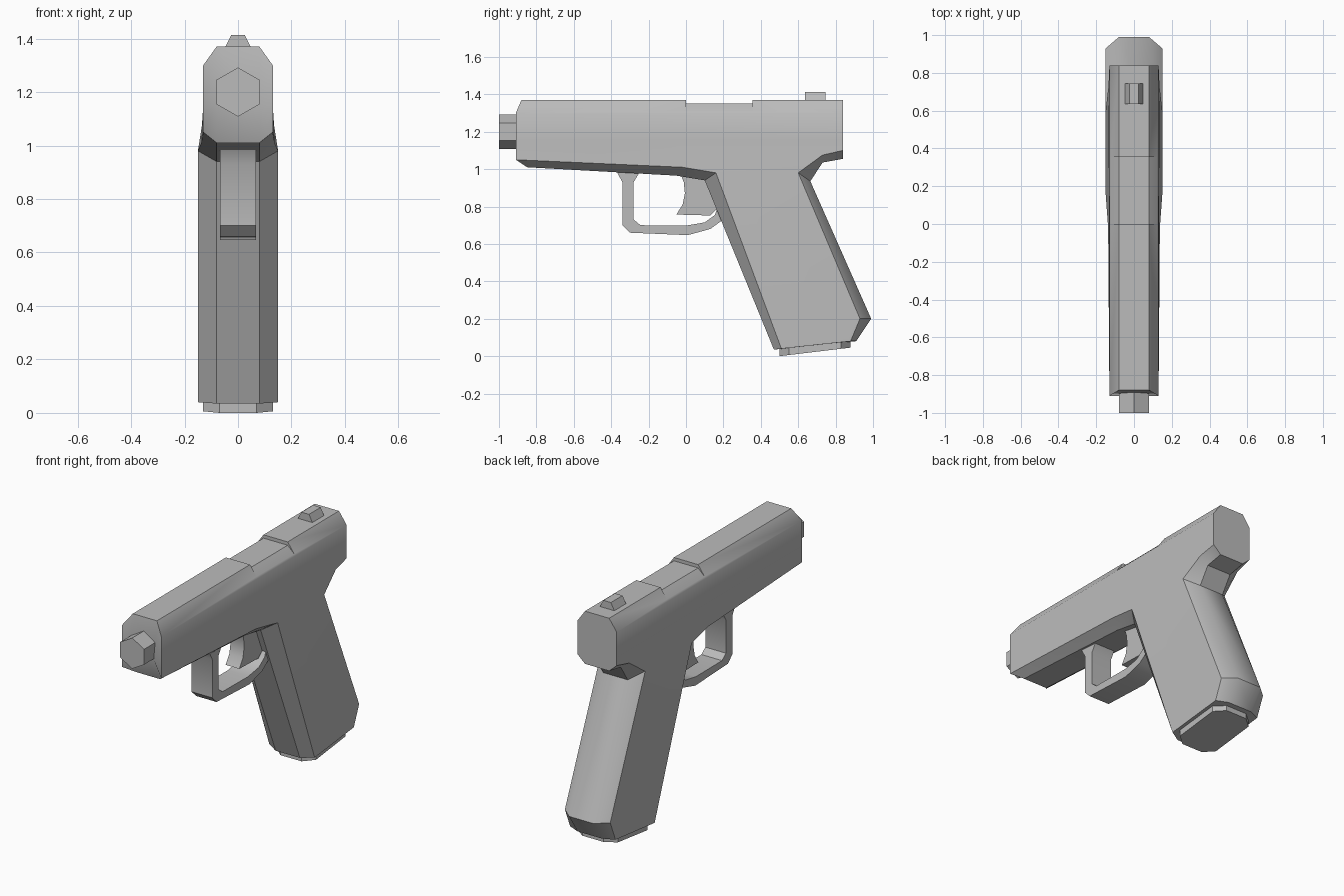
import bpy, bmesh, math

cube = bpy.data.objects.get("Cube")
if cube:
    bpy.data.objects.remove(cube)

grey = bpy.data.materials.new("plain_grey")
grey.use_nodes = True
grey.diffuse_color = (0.5, 0.5, 0.5, 1)
grey.node_tree.nodes["Principled BSDF"].inputs["Base Color"].default_value = (0.5, 0.5, 0.5, 1)


def finish(name, bm):
    bmesh.ops.recalc_face_normals(bm, faces=bm.faces)
    mesh = bpy.data.meshes.new(name)
    bm.to_mesh(mesh)
    bm.free()
    mesh.materials.append(grey)
    obj = bpy.data.objects.new(name, mesh)
    bpy.context.collection.objects.link(obj)
    return obj


def loft(name, ring_a, ring_b):
    """Closed solid between two rings with the same number of points."""
    bm = bmesh.new()
    a = [bm.verts.new(p) for p in ring_a]
    b = [bm.verts.new(p) for p in ring_b]
    for i in range(len(a)):
        j = (i + 1) % len(a)
        bm.faces.new((a[i], a[j], b[j], b[i]))
    bm.faces.new(a)
    bm.faces.new(b)
    return finish(name, bm)


def side_plate(name, outline, half):
    """Side profile (y, z) extruded across x."""
    return loft(name, [(-half, y, z) for y, z in outline],
                [(half, y, z) for y, z in outline])


def front_bar(name, outline, y0, y1):
    """Front profile (x, z) extruded along y."""
    return loft(name, [(x, y0, z) for x, z in outline],
                [(x, y1, z) for x, z in outline])


# Slide, frame and grip: centre-strip profile paired with the side-face profile
CENTRE_HALF = 0.08
profile = [  # centre (y, z), side (x, y, z)
    ((-0.88, 1.37), (0.13, -0.91, 1.30)),
    ((-0.91, 1.15), (0.13, -0.91, 1.15)),
    ((-0.85, 1.01), (0.13, -0.91, 1.05)),
    ((-0.05, 0.965), (0.137, -0.02, 1.01)),
    ((0.10, 0.94), (0.15, 0.16, 0.98)),
    ((0.47, 0.035), (0.15, 0.51, 0.04)),
    ((0.91, 0.08), (0.15, 0.88, 0.08)),
    ((0.99, 0.20), (0.15, 0.93, 0.20)),
    ((0.665, 0.935), (0.15, 0.60, 0.98)),
    ((0.73, 1.035), (0.135, 0.73, 1.075)),
    ((0.84, 1.055), (0.13, 0.84, 1.10)),
    ((0.84, 1.15), (0.13, 0.84, 1.15)),
    ((0.84, 1.37), (0.13, 0.84, 1.30)),
]
side_faces = [(0, 1, 11, 12), (1, 2, 3, 4, 8, 9, 10, 11), (4, 5, 6, 7, 8)]

bm = bmesh.new()
inner, outer = {}, {}
for s in (-1, 1):
    inner[s] = [bm.verts.new((s * CENTRE_HALF, *c)) for c, _ in profile]
    outer[s] = [bm.verts.new((s * o[0], o[1], o[2])) for _, o in profile]
n = len(profile)
for i in range(n):
    j = (i + 1) % n
    bm.faces.new((inner[-1][i], inner[-1][j], inner[1][j], inner[1][i]))
    for s in (-1, 1):
        bm.faces.new((inner[s][i], inner[s][j], outer[s][j], outer[s][i]))
for s in (-1, 1):
    for ids in side_faces:
        bm.faces.new([outer[s][i] for i in ids])
body = finish("slide_frame_and_grip", bm)

# Shallow ejection port cut across the top of the slide
port = front_bar("port_cutter", [(-0.2, 1.24), (-0.08, 1.35), (0.08, 1.35),
                                 (0.2, 1.24), (0.2, 1.45), (-0.2, 1.45)], 0.0, 0.355)
for v in port.data.vertices:  # ramps meet the slide sides just above the chamfer
    if v.co.z < 1.3:
        v.co.z = 1.238
port.hide_render = True
cut = body.modifiers.new("ejection_port", "BOOLEAN")
cut.operation = "DIFFERENCE"
cut.solver = "EXACT"
cut.object = port
bpy.context.view_layer.objects.active = body
body.select_set(True)
bpy.ops.object.modifier_apply(modifier=cut.name)
bpy.data.objects.remove(port)

# Hexagonal barrel
hexagon = [(0.092 * math.sin(k * math.pi / 3), 1.2 + 0.092 * math.cos(k * math.pi / 3))
           for k in range(6)]
front_bar("barrel", hexagon, -1.0, -0.86)

# Rear sight
front_bar("rear_sight", [(-0.05, 1.365), (0.05, 1.365), (0.025, 1.413), (-0.025, 1.413)],
          0.635, 0.745)

# Trigger guard
guard_outer = [(-0.37, 0.985), (-0.34, 0.93), (-0.34, 0.70), (-0.30, 0.66),
               (0.01, 0.647), (0.13, 0.68), (0.24, 0.76)]
guard_inner = [(0.24, 0.86), (0.17, 0.80), (0.155, 0.755), (0.10, 0.715), (0.0, 0.698),
               (-0.243, 0.70), (-0.28, 0.73), (-0.28, 0.93), (-0.25, 0.98)]
side_plate("trigger_guard", guard_outer + guard_inner, 0.068)

# Trigger with a concave front
side_plate("trigger", [(-0.035, 0.99), (-0.012, 0.93), (-0.006, 0.87), (-0.018, 0.81),
                       (-0.052, 0.757), (0.13, 0.752), (0.20, 0.82), (0.16, 0.99)], 0.045)

# Magazine base, tilted with the bottom of the grip
half_outline = [(0.07, 0.50), (0.13, 0.55), (0.13, 0.83), (0.07, 0.88)]
footprint = half_outline + [(-x, y) for x, y in reversed(half_outline)]
loft("magazine_base", [(x, y, 0.12 * (y - 0.5)) for x, y in footprint],
     [(x, y, 0.12 * (y - 0.5) + 0.05) for x, y in footprint])

# Smooth shading over shallow edges only
parts = ("slide_frame_and_grip", "barrel", "rear_sight", "trigger_guard",
         "trigger", "magazine_base")
for name in parts:
    bpy.data.objects[name].select_set(True)
bpy.ops.object.shade_smooth_by_angle(angle=math.radians(37))
